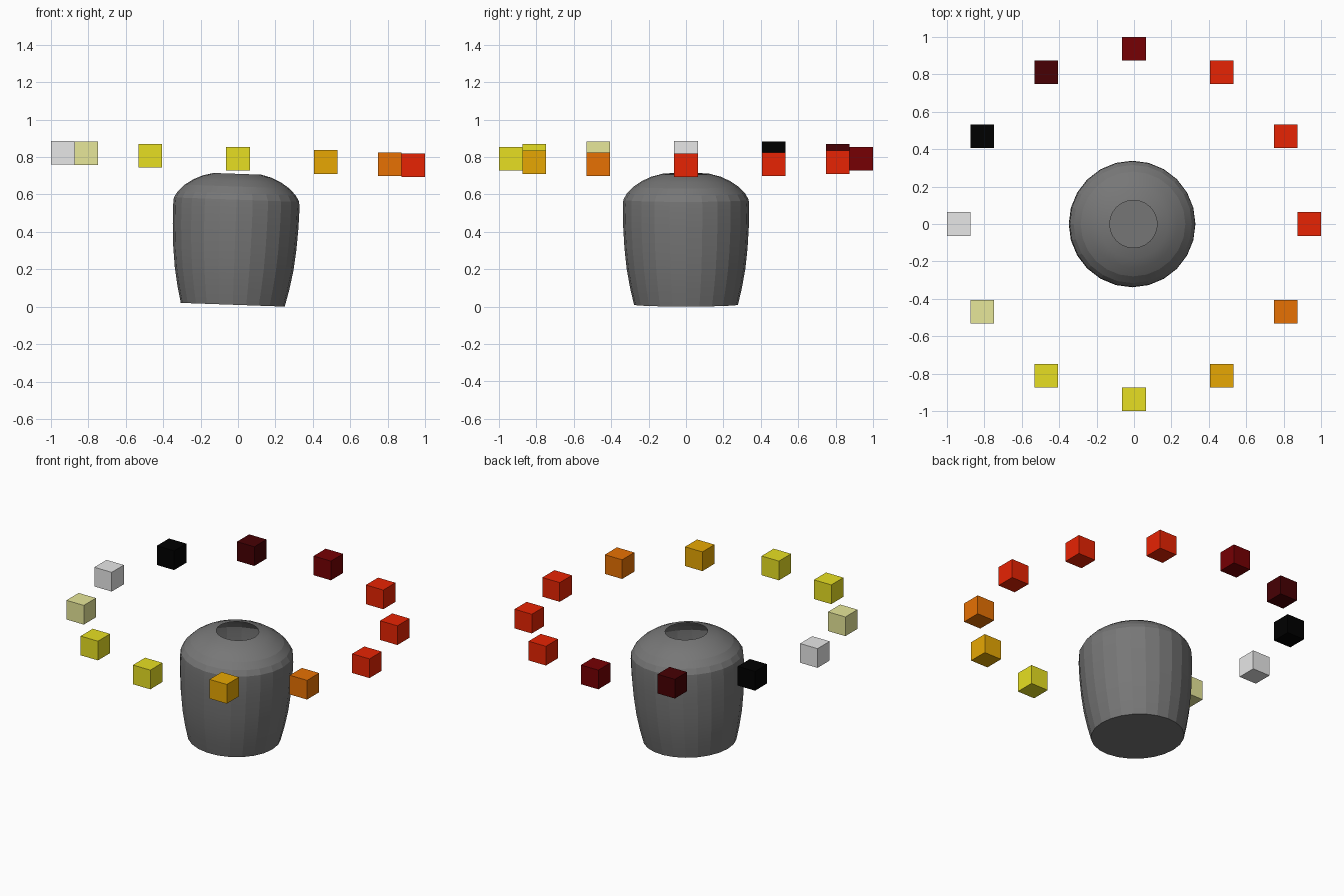
import bpy, bmesh, math
from mathutils import Matrix, Vector

cube = bpy.data.objects.get("Cube")
if cube:
    bpy.data.objects.remove(cube, do_unlink=True)

SIDES = 24
HUB = Vector((0, 0, 0.79))      # centre of the ring
TILT = math.radians(2.06)       # whole model leans slightly toward +x
RING_RADIUS = 0.937
CUBE_SIZE = 0.126


def material(name, r, g, b):
    mat = bpy.data.materials.new(name)
    mat.use_nodes = True
    mat.diffuse_color = (r, g, b, 1)
    mat.node_tree.nodes["Principled BSDF"].inputs["Base Color"].default_value = (r, g, b, 1)
    return mat


def add_object(name, bm, mat):
    bmesh.ops.recalc_face_normals(bm, faces=bm.faces)
    mesh = bpy.data.meshes.new(name)
    bm.to_mesh(mesh)
    bm.free()
    mesh.materials.append(mat)
    obj = bpy.data.objects.new(name, mesh)
    bpy.context.collection.objects.link(obj)
    return obj


grey = material("dark_grey", 0.185, 0.185, 0.185)
red = material("red", 0.8, 0.017, 0.001)
maroon = material("maroon", 0.18, 0.0, 0.001)
dark_maroon = material("dark_maroon", 0.063, 0.0, 0.001)
black = material("black", 0.0, 0.0, 0.0)
white = material("white", 0.8, 0.8, 0.8)
pale = material("pale_yellow", 0.8, 0.8, 0.32)
yellow = material("yellow", 0.8, 0.74, 0.016)
ochre = material("ochre", 0.8, 0.39, 0.001)
orange = material("orange", 0.8, 0.165, 0.001)

# Hollow pot: (radius, height relative to the hub), floor to open mouth
profile = [(0.278, -0.78), (0.299, -0.69), (0.317, -0.59), (0.329, -0.48),
           (0.336, -0.36), (0.338, -0.26), (0.335, -0.218), (0.316, -0.185),
           (0.28, -0.148), (0.235, -0.118), (0.185, -0.095), (0.127, -0.08)]
bm = bmesh.new()
rings = []
for radius, height in profile:
    rings.append([bm.verts.new((radius * math.sin(math.tau * i / SIDES),
                                radius * math.cos(math.tau * i / SIDES), height))
                  for i in range(SIDES)])
for low, high in zip(rings, rings[1:]):
    for i in range(SIDES):
        j = (i + 1) % SIDES
        bm.faces.new((low[i], low[j], high[j], high[i]))
bm.faces.new(rings[0])
pot = add_object("pot", bm, grey)
pot.matrix_world = Matrix.Translation(HUB) @ Matrix.Rotation(TILT, 4, 'Y')
bpy.context.view_layer.objects.active = pot
pot.select_set(True)
bpy.ops.object.shade_smooth_by_angle(angle=math.radians(12))

# Floating ring of upright cubes, counter-clockwise from +x
ring_colours = [red, red, red, maroon, dark_maroon, black,
                white, pale, yellow, yellow, ochre, orange]
for i, mat in enumerate(ring_colours):
    angle = math.tau * i / len(ring_colours)
    offset = Vector((math.cos(angle), math.sin(angle), 0)) * RING_RADIUS
    bm = bmesh.new()
    bmesh.ops.create_cube(bm, size=CUBE_SIZE)
    block = add_object(f"ring_cube_{i + 1}", bm, mat)
    block.location = HUB + Matrix.Rotation(TILT, 3, 'Y') @ offset
